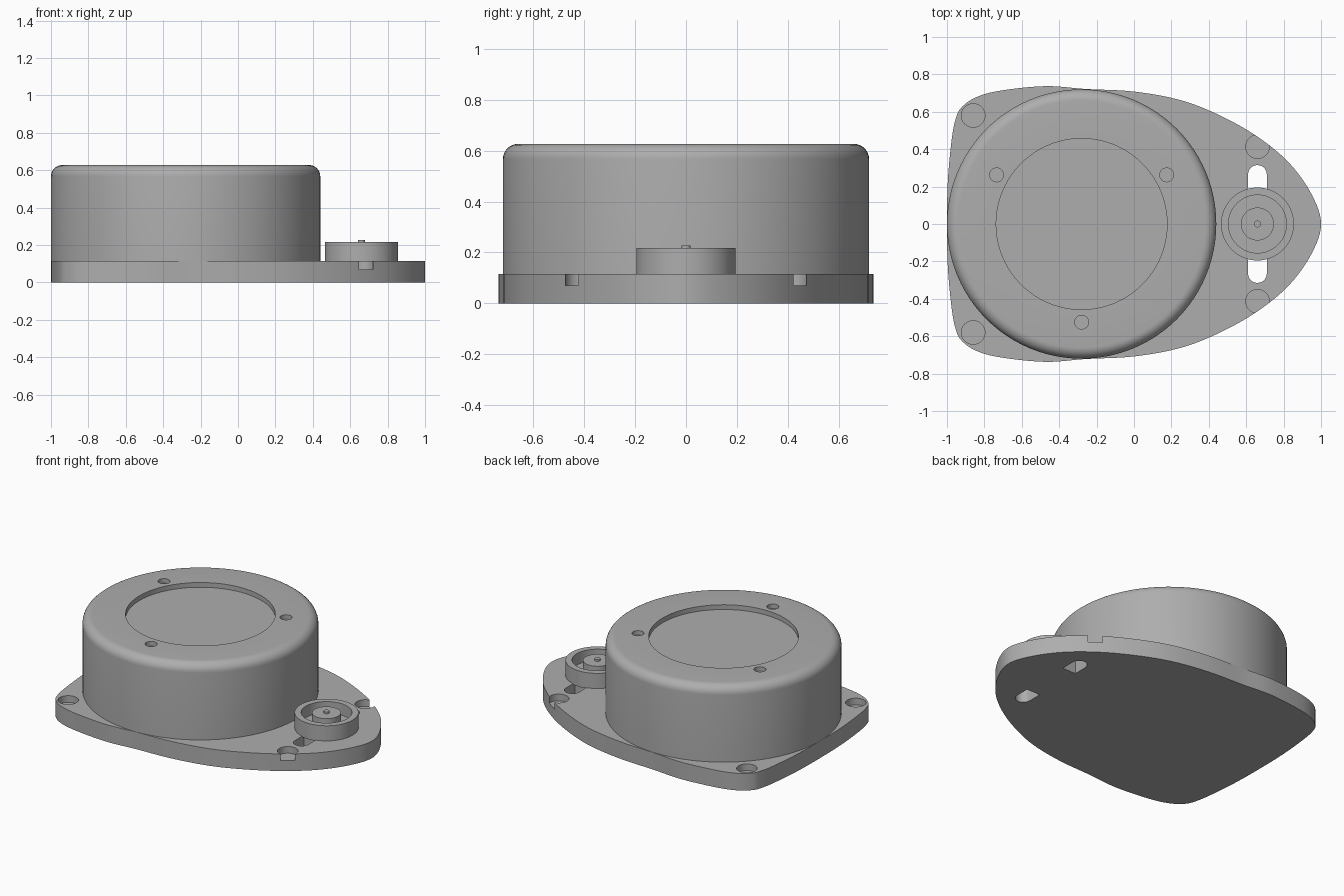
import bpy, bmesh, math
from mathutils import Vector

cube = bpy.data.objects.get("Cube")
if cube:
    bpy.data.objects.remove(cube, do_unlink=True)

grey = bpy.data.materials.new("grey plastic")
grey.use_nodes = True
COLOUR = (0.42, 0.42, 0.42, 1)
grey.diffuse_color = COLOUR
grey.node_tree.nodes["Principled BSDF"].inputs["Base Color"].default_value = COLOUR

PLATE_TOP = 0.115
DRUM_X, HUB_X = -0.28, 0.66


def finish(name, bm, location=(0, 0, 0)):
    bmesh.ops.recalc_face_normals(bm, faces=bm.faces)
    mesh = bpy.data.meshes.new(name)
    bm.to_mesh(mesh)
    bm.free()
    mesh.materials.append(grey)
    obj = bpy.data.objects.new(name, mesh)
    obj.location = location
    bpy.context.collection.objects.link(obj)
    return obj


def prism(name, outline, z0, z1):
    bm = bmesh.new()
    face = bm.faces.new([bm.verts.new((x, y, z0)) for x, y in outline])
    top = bmesh.ops.extrude_face_region(bm, geom=[face])["geom"]
    bmesh.ops.translate(bm, vec=(0, 0, z1 - z0),
                        verts=[v for v in top if isinstance(v, bmesh.types.BMVert)])
    return finish(name, bm)


def lathe(name, profile, x, segments):
    """Spin (radius, z) points, starting and ending on the axis."""
    bm = bmesh.new()
    verts = [bm.verts.new((r, 0, z)) for r, z in profile]
    edges = [bm.edges.new(pair) for pair in zip(verts, verts[1:])]
    bmesh.ops.spin(bm, geom=verts + edges, cent=(0, 0, 0), axis=(0, 0, 1),
                   angle=2 * math.pi, steps=segments, use_duplicate=False)
    bmesh.ops.remove_doubles(bm, verts=bm.verts, dist=0.0005)
    return finish(name, bm, (x, 0, 0))


def arc(cx, cy, r, a0, a1, n):
    angles = [math.radians(a0 + (a1 - a0) * i / n) for i in range(n + 1)]
    return [(cx + r * math.cos(a), cy + r * math.sin(a)) for a in angles]


def disc(cx, cy, r):
    return arc(cx, cy, r, 0, 360, 32)[:-1]


def cut(target, cutter):
    cutter.hide_render = True
    cutter.hide_viewport = True
    mod = target.modifiers.new(cutter.name, 'BOOLEAN')
    mod.operation = 'DIFFERENCE'
    mod.solver = 'EXACT'
    mod.object = cutter


def smooth_loop(points, steps=6):
    """Closed smooth outline through the points."""
    pts, loop = [Vector(p) for p in points], []
    for i in range(len(pts)):
        a, b, c, d = (pts[(i + k) % len(pts)] for k in (-1, 0, 1, 2))
        for s in range(steps):
            t = s / steps
            p = b + (c - a) * t / 2 + (2 * a - 5 * b + 4 * c - d) * t ** 2 / 2 \
                + (3 * b - a - 3 * c + d) * t ** 3 / 2
            loop.append(tuple(p))
    return loop


# Egg-shaped base plate, mirrored front to back
half = [(0.95, 0.158), (0.83, 0.326), (0.66, 0.467), (0.46, 0.58), (0.25, 0.662),
        (0, 0.708), (-0.26, 0.722), (-0.475, 0.737), (-0.72, 0.712), (-0.85, 0.675),
        (-0.925, 0.62), (-0.954, 0.56), (-0.975, 0.45), (-0.995, 0.235)]
outline = [(1, 0)] + half + [(-1, 0)] + [(x, -y) for x, y in reversed(half)]
plate = prism("base_plate", smooth_loop(outline), 0, PLATE_TOP)

# Blind corner holes and through slots in the plate
for side, word in ((1, "back"), (-1, "front")):
    for x, y, end in ((-0.86, 0.58, "wide"), (0.66, 0.413, "narrow")):
        cut(plate, prism(f"{word}_{end}_hole_cutter", disc(x, side * y, 0.063), 0.07, 0.2))
    slot = [(HUB_X - 0.05, 0.17), (HUB_X + 0.05, 0.17)] + arc(HUB_X, 0.265, 0.05, 0, 180, 12)
    cut(plate, prism(f"{word}_slot_cutter", [(x, side * y) for x, y in slot], -0.1, 0.2))

# Large drum with rounded shoulder and shallow recess in the lid
DRUM_TOP, ROUND = 0.627, 0.06
drum_profile = [(0, 0.1), (0.72, 0.1)]
drum_profile += arc(0.72 - ROUND, DRUM_TOP - ROUND, ROUND, 0, 90, 8)
drum_profile += [(0.457, DRUM_TOP), (0.457, DRUM_TOP - 0.032), (0, DRUM_TOP - 0.032)]
drum = lathe("main_drum", drum_profile, DRUM_X, 96)
for i, (x, y) in enumerate(arc(0, 0, 0.525, 30, 270, 2)):
    cut(drum, prism(f"lid_hole_cutter_{i + 1}", disc(DRUM_X + x, y, 0.037),
                    DRUM_TOP - 0.03, DRUM_TOP + 0.1))

# Small hub: ring wall, sunken groove, central post and pin
hub = lathe("small_hub", [(0, 0.11), (0.195, 0.11), (0.195, 0.217), (0.155, 0.217),
                          (0.155, 0.14), (0.088, 0.14), (0.088, 0.215), (0.018, 0.215),
                          (0.018, 0.227), (0, 0.227)], HUB_X, 64)

# Smooth curved walls, crisp edges
for obj in (plate, drum, hub):
    bpy.ops.object.select_all(action='DESELECT')
    obj.select_set(True)
    bpy.context.view_layer.objects.active = obj
    for mod in list(obj.modifiers):
        bpy.ops.object.modifier_apply(modifier=mod.name)
    bpy.ops.object.shade_smooth_by_angle(angle=math.radians(30))

# Remove the spent cutters
for obj in [o for o in bpy.data.objects if "_cutter" in o.name]:
    bpy.data.objects.remove(obj, do_unlink=True)
